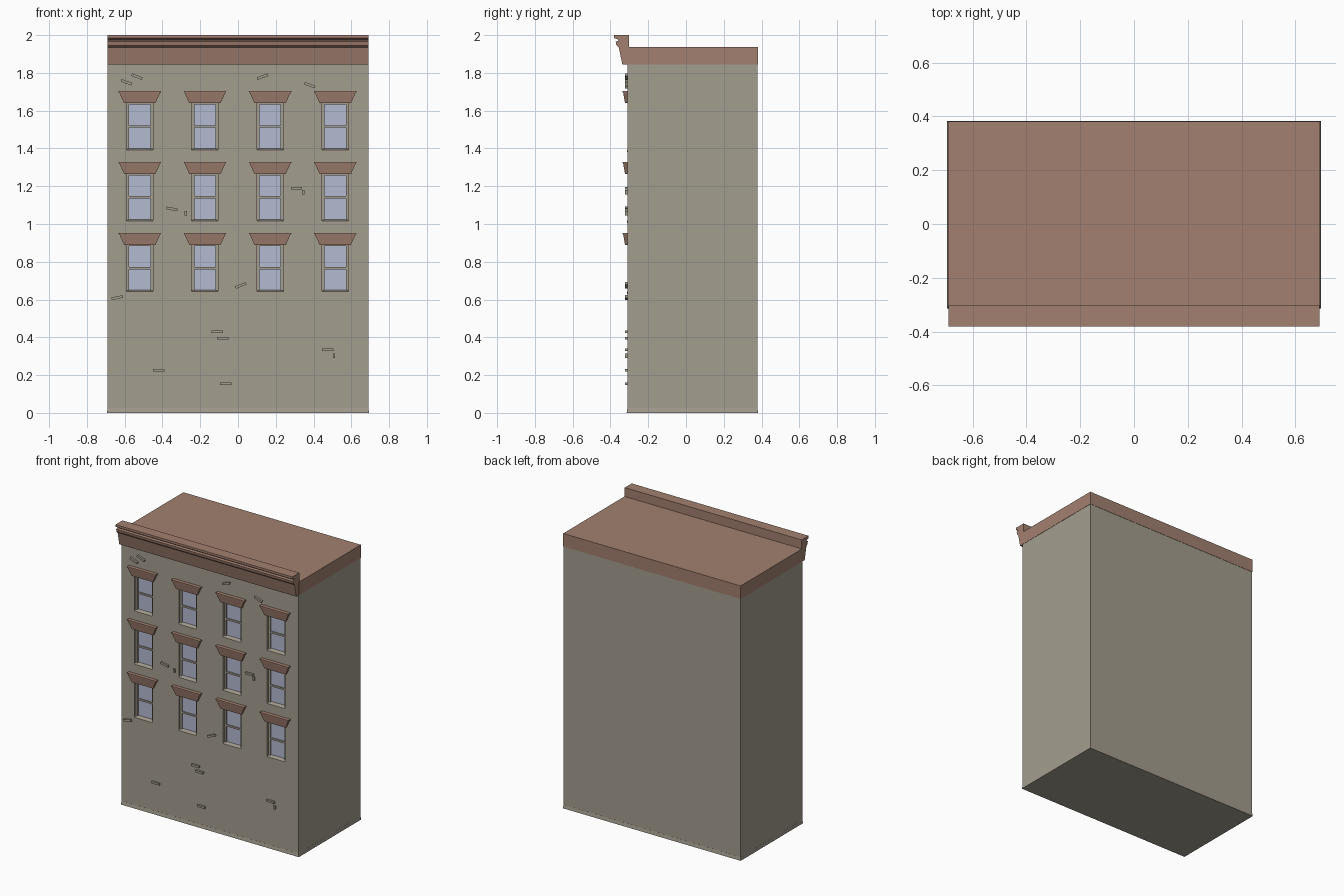
import bpy, bmesh, math
from mathutils import Matrix, Vector

if "Cube" in bpy.data.objects:
    bpy.data.objects.remove(bpy.data.objects["Cube"])


def material(name, rgb):
    m = bpy.data.materials.new(name)
    lin = [((c / 255 + 0.055) / 1.055) ** 2.4 for c in rgb]
    m.diffuse_color = (*lin, 1)
    m.use_nodes = True
    m.node_tree.nodes["Principled BSDF"].inputs["Base Color"].default_value = m.diffuse_color
    return m


STONE = material("grey_stone", (164, 157, 143))
BROWN = material("brownstone", (162, 128, 112))
GLASS = material("window_glass", (180, 186, 208))


def finish(name, bm, mat):
    bmesh.ops.recalc_face_normals(bm, faces=bm.faces)
    me = bpy.data.meshes.new(name)
    bm.to_mesh(me)
    bm.free()
    ob = bpy.data.objects.new(name, me)
    bpy.context.collection.objects.link(ob)
    if mat:
        me.materials.append(mat)
    return ob


def box(bm, x0, x1, y0, y1, z0, z1, tilt=0):
    mid = Vector(((x0 + x1) / 2, (y0 + y1) / 2, (z0 + z1) / 2))
    m = (Matrix.Translation(mid) @ Matrix.Rotation(-math.radians(tilt), 4, 'Y')
         @ Matrix.Diagonal((x1 - x0, y1 - y0, z1 - z0, 1)))
    bmesh.ops.create_cube(bm, size=1, matrix=m)


def loft(bm, a, b):
    """Closed solid between two loops of equal length."""
    va, vb = [bm.verts.new(p) for p in a], [bm.verts.new(p) for p in b]
    n = len(a)
    bm.faces.new(va)
    bm.faces.new(vb[::-1])
    for i in range(n):
        bm.faces.new((va[i], va[(i + 1) % n], vb[(i + 1) % n], vb[i]))


COLS = (-0.52, -0.175, 0.17, 0.515)
ROWS = (0.63, 1.005, 1.38)
FRONT = -0.31
W, H = 0.07, 0.265

# main walls
bm = bmesh.new()
box(bm, -0.69, 0.69, FRONT, 0.378, 0, 1.845)
walls = finish("walls", bm, STONE)

# window openings cut into the front
bm = bmesh.new()
for x in COLS:
    for z in ROWS:
        box(bm, x - W, x + W, FRONT - 0.05, FRONT + 0.03, z, z + H)
cutter = finish("window_cutter", bm, None)
cutter.hide_render = True
cutter.hide_viewport = True
cut = walls.modifiers.new("openings", 'BOOLEAN')
cut.object = cutter
cut.solver = 'EXACT'

# flared foot of the walls
bm = bmesh.new()
def ring(g, z):
    return [(-0.69 - g, FRONT - g, z), (0.69 + g, FRONT - g, z),
            (0.69 + g, 0.378 + g, z), (-0.69 - g, 0.378 + g, z)]
loft(bm, ring(0.004, 0), ring(0.0005, 0.025))
finish("wall_foot", bm, STONE)

# roof slab
bm = bmesh.new()
box(bm, -0.692, 0.692, FRONT, 0.38, 1.845, 1.937)
finish("roof_slab", bm, BROWN)

# front cornice: profile swept along x
profile = [(-0.30, 1.845), (-0.337, 1.845), (-0.356, 1.935), (-0.368, 1.945),
           (-0.372, 1.965), (-0.358, 1.97), (-0.362, 1.978), (-0.38, 1.984),
           (-0.38, 2.0), (-0.303, 2.0), (-0.303, 1.93)]
bm = bmesh.new()
loft(bm, [(-0.69, y, z) for y, z in profile], [(0.69, y, z) for y, z in profile])
finish("cornice", bm, BROWN)

# windows: frame bars, sloped sills, glass and hoods
frames, glass, hoods = bmesh.new(), bmesh.new(), bmesh.new()
BACK = FRONT + 0.03
for x in COLS:
    for z in ROWS:
        for s in (-1, 1):
            a, b = sorted((x + s * W, x + s * (W - 0.014)))
            box(frames, a, b, BACK - 0.016, BACK, z, z + H)
        box(frames, x - W, x + W, BACK - 0.014, BACK, z + 0.13, z + 0.142)
        box(frames, x - W, x + W, BACK - 0.014, BACK, z + H - 0.012, z + H)
        sill = [(FRONT - 0.002, z), (FRONT - 0.002, z + 0.012),
                (BACK, z + 0.022), (BACK, z)]
        loft(frames, [(x - W, p, q) for p, q in sill],
             [(x + W, p, q) for p, q in sill])
        box(glass, x - W + 0.01, x + W - 0.01, BACK - 0.006, BACK, z + 0.015, z + H)

        # trapezoid hood that leans outward at the top
        def hood_ring(half, y, h):
            return [(x - half, y, h), (x + half, y, h),
                    (x + half, FRONT + 0.002, h), (x - half, FRONT + 0.002, h)]
        t = z + 0.323
        loft(hoods, hood_ring(0.083, -0.323, t - 0.063), hood_ring(0.109, -0.333, t - 0.006))
        loft(hoods, hood_ring(0.112, -0.336, t - 0.006), hood_ring(0.112, -0.336, t))
finish("window_frames", frames, STONE)
finish("window_glass", glass, GLASS)
finish("window_hoods", hoods, BROWN)

# scattered raised bricks: x, z, tilt
bm = bmesh.new()
for x, z, tilt in [(-0.535, 1.78, -20), (-0.59, 1.75, -20), (0.13, 1.78, 20),
                   (0.38, 1.735, -20), (-0.35, 1.08, -10), (0.31, 1.19, 0),
                   (-0.64, 0.61, 12), (0.015, 0.675, 22), (-0.11, 0.43, 0),
                   (-0.42, 0.225, 0), (-0.065, 0.155, 0), (0.475, 0.335, 0),
                   (-0.08, 0.395, 0)]:
    box(bm, x - 0.03, x + 0.03, FRONT - 0.013, FRONT + 0.005, z - 0.007, z + 0.007, tilt)
for x, z in [(-0.276, 1.057), (0.345, 1.167), (0.508, 0.302)]:
    box(bm, x - 0.006, x + 0.006, FRONT - 0.013, FRONT + 0.005, z - 0.012, z + 0.012)
finish("raised_bricks", bm, STONE)
